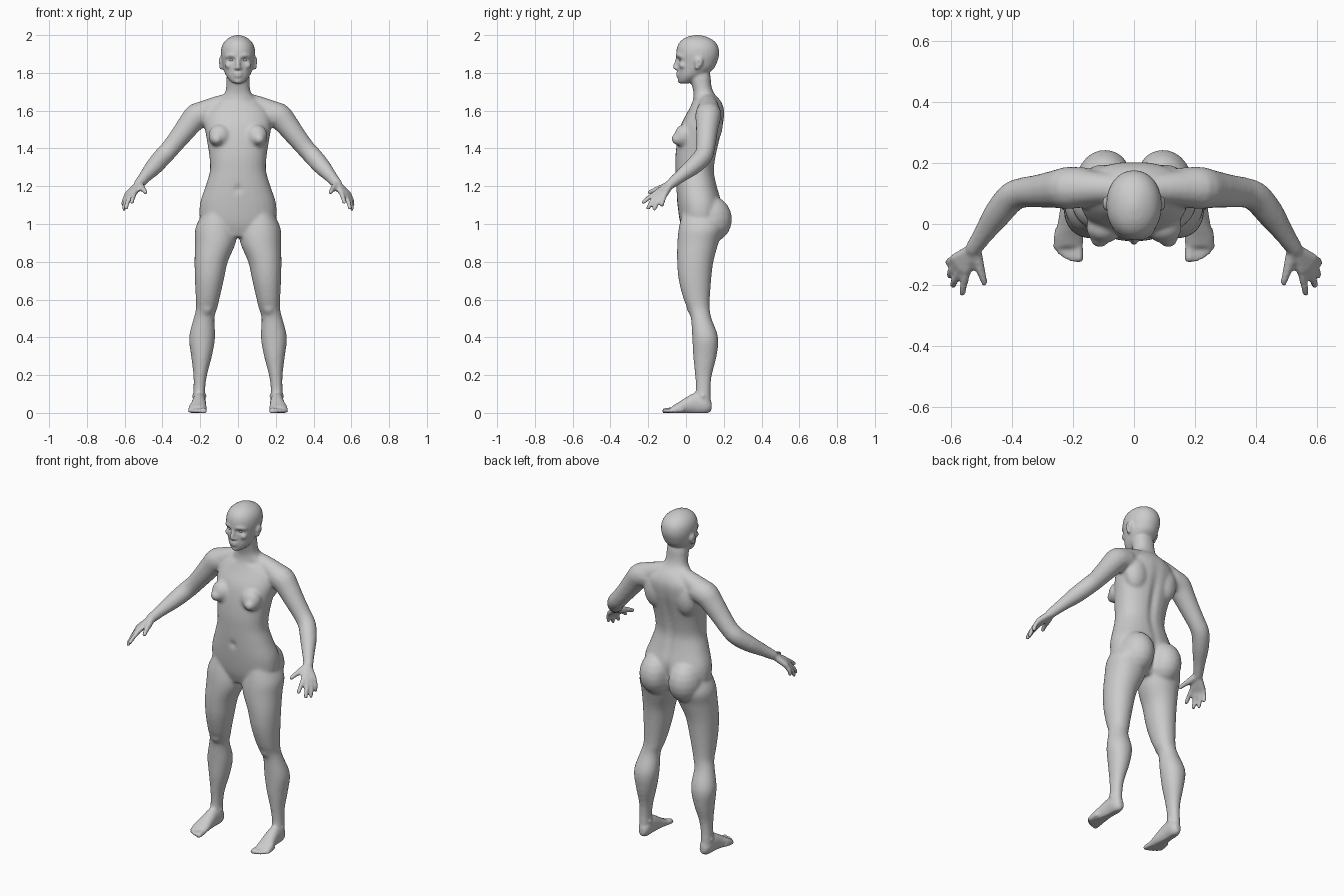
import bpy, bmesh, math
from mathutils import Vector, Matrix

bm = bmesh.new()


def spline(rows, n=4):
    """Catmull-Rom interpolation through rows of numbers."""
    out = []
    for i in range(len(rows) - 1):
        a, b, c, d = (rows[max(0, min(len(rows) - 1, i + k))] for k in (-1, 0, 1, 2))
        for s in range(n):
            t = s / n
            out.append([0.5 * (2*q + (r-p)*t + (2*p-5*q+4*r-w)*t*t + (3*q-p-3*r+w)*t**3)
                        for p, q, r, w in zip(a, b, c, d)])
    return out + [list(rows[-1])]


def skin(rings):
    loops = [[bm.verts.new(p) for p in r] for r in rings]
    bm.faces.new(loops[0])
    bm.faces.new(loops[-1])
    for a, b in zip(loops, loops[1:]):
        for i in range(len(a)):
            j = (i + 1) % len(a)
            bm.faces.new((a[i], a[j], b[j], b[i]))


def oval(rx, ry, power=2.0, n=28):
    pts = []
    for i in range(n):
        c, s = math.cos(2*math.pi*i/n), math.sin(2*math.pi*i/n)
        pts.append((math.copysign(abs(c)**(2/power), c)*rx, math.copysign(abs(s)**(2/power), s)*ry))
    return pts


def stack(rows, power=2.0, side=1):
    """Horizontal ovals: z, centre x, half width, front y, back y."""
    skin([[(side*(cx+u), (f+b)/2+v, z) for u, v in oval(rx, (b-f)/2, power)]
          for z, cx, rx, f, b in spline(rows)])


def ball(c, r, side=1, target=None, n=20):
    m = Matrix.Translation((side*c[0], c[1], c[2])) @ Matrix.Diagonal((*r, 1))
    bmesh.ops.create_uvsphere(target or bm, u_segments=n, v_segments=n//2, radius=1, matrix=m)


def tube(rows, side=1):
    """Round limb along points x, y, z, radius."""
    rows = spline(rows, 3)
    pts = [Vector((side*x, y, z)) for x, y, z, r in rows]
    rings = []
    for i, p in enumerate(pts):
        d = pts[min(i+1, len(pts)-1)] - pts[max(i-1, 0)]
        q = d.to_track_quat('Z', 'Y')
        rings.append([p + q @ Vector((u, v, 0)) for u, v in oval(rows[i][3], rows[i][3], n=14)])
    skin(rings)
    for k in (0, -1):
        x, y, z, r = rows[k]
        ball((x, y, z), (r, r, r), side, n=12)


# Torso and neck
stack([(.93, 0, .09, -.005, .13), (1.0, 0, .19, -.03, .18), (1.1, 0, .203, -.045, .19),
       (1.2, 0, .172, -.053, .165), (1.28, 0, .149, -.056, .15), (1.36, 0, .152, -.056, .16),
       (1.45, 0, .166, -.045, .18), (1.53, 0, .178, -.025, .198), (1.6, 0, .165, .012, .203),
       (1.65, 0, .11, .035, .185), (1.69, 0, .072, .04, .15), (1.73, 0, .062, .032, .135),
       (1.78, 0, .06, .02, .13), (1.82, 0, .05, .03, .12)], 2.25)

# Head
stack([(1.744, 0, .022, -.030, .01), (1.756, 0, .040, -.038, .04), (1.785, 0, .063, -.043, .095),
       (1.82, 0, .077, -.044, .145), (1.86, 0, .086, -.046, .166), (1.9, 0, .091, -.052, .176),
       (1.94, 0, .086, -.046, .17), (1.97, 0, .068, -.027, .148), (1.99, 0, .04, .005, .112),
       (2.0, 0, .012, .045, .075)], 2.1)

# Nose, lips and chin
tube([(0, -.046, 1.875, .009), (0, -.055, 1.848, .010), (0, -.06, 1.828, .011)])
ball((0, -.043, 1.798), (.022, .012, .007))
ball((0, -.042, 1.784), (.019, .012, .008))
ball((0, -.032, 1.758), (.02, .012, .014))

for s in (1, -1):
    # Face sides: nostril, brow, cheekbone, ear
    ball((.011, -.048, 1.825), (.009, .012, .008), s)
    tube([(.014, -.046, 1.889, .009), (.04, -.04, 1.894, .009), (.062, -.02, 1.885, .009)], s)
    ball((.048, -.018, 1.84), (.022, .018, .018), s)
    ball((.092, .068, 1.858), (.014, .022, .026), s)
    ball((.089, .06, 1.835), (.011, .013, .02), s)

    # Shoulder girdle, bust and seat
    tube([(.04, .115, 1.65, .045), (.11, .118, 1.625, .053), (.19, .118, 1.585, .066)], s)
    ball((.1, .135, 1.53), (.075, .06, .11), s)
    ball((.097, -.012, 1.465), (.06, .05, .062), s)
    ball((.112, -.037, 1.45), (.034, .041, .034), s)
    ball((.095, .128, 1.025), (.098, .116, .125), s)

    # Leg
    stack([(1.06, .115, .07, -.02, .17), (.98, .117, .108, -.038, .195), (.9, .12, .108, -.046, .172),
           (.8, .142, .088, -.047, .145), (.7, .152, .076, -.038, .133), (.6, .161, .062, -.012, .126),
           (.55, .167, .056, .01, .126), (.5, .18, .055, .026, .135), (.4, .19, .069, .033, .17),
           (.3, .193, .055, .038, .162), (.2, .2, .036, .048, .137), (.12, .205, .031, .052, .13),
           (.05, .206, .033, .04, .132)], 2.1, s)
    ball((.164, .03, .565), (.035, .028, .045), s)
    ball((.205, .09, .09), (.04, .02, .02), s)

    # Foot along y: y, centre x, centre z, half width, half height
    foot = spline([(.135, .203, .035, .018, .025), (.105, .204, .045, .034, .05),
                   (.05, .206, .05, .036, .056), (0, .209, .038, .041, .044),
                   (-.04, .214, .025, .048, .031), (-.075, .214, .015, .047, .02)])
    skin([[(s*(cx+u), y, cz+v) for u, v in oval(rx, rz)] for y, cx, cz, rx, rz in foot])
    toes = [(.181, -.112, .016), (.204, -.113, .0115), (.223, -.105, .011),
            (.24, -.093, .011), (.254, -.076, .011)]
    for x, y, r in toes:
        tube([(x*.9+.021, y+.055, .016, r), (x, y, .010, r)], s)

    # Arm
    tube([(.16, .12, 1.585, .066), (.215, .118, 1.573, .07), (.255, .114, 1.53, .063),
          (.31, .108, 1.46, .055), (.36, .103, 1.398, .050), (.4, .088, 1.355, .050),
          (.445, .035, 1.303, .046), (.49, -.03, 1.252, .034), (.525, -.08, 1.212, .027)], s)

    # Palm and fingers: knuckle, middle joint, tip
    fingers = [((.547, -.152, 1.168), (.556, -.195, 1.14), (.562, -.226, 1.115)),
               ((.564, -.145, 1.160), (.584, -.181, 1.118), (.592, -.2, 1.085)),
               ((.577, -.130, 1.156), (.598, -.154, 1.112), (.603, -.167, 1.08)),
               ((.585, -.112, 1.157), (.603, -.122, 1.125), (.606, -.127, 1.1))]
    for k, m, t in fingers:
        tube([(.527, -.084, 1.208, .021), (*k, .0165)], s)
        tube([(*k, .0145), (*m, .0125), (*t, .011)], s)
    tube([(.522, -.085, 1.208, .022), (.508, -.132, 1.19, .018), (.498, -.165, 1.18, .0135),
          (.489, -.192, 1.168, .0115)], s)

# Fuse all parts into one skin
bmesh.ops.recalc_face_normals(bm, faces=bm.faces[:])
mesh = bpy.data.meshes.new("body_parts")
bm.to_mesh(mesh)
bm.free()
source = bpy.data.objects.new("body_parts", mesh)
bpy.context.collection.objects.link(source)
mod = source.modifiers.new("fuse", 'REMESH')
mod.mode, mod.voxel_size = 'VOXEL', 0.008
fused = bpy.data.meshes.new_from_object(source.evaluated_get(bpy.context.evaluated_depsgraph_get()))
bpy.data.objects.remove(source)

# Soft sculpting: centre, falloff radii, push
dents = [((.034, -.045, 1.868), (.017, .03, .010), (0, .011, 0)),      # eye socket
         ((0, -.05, 1.791), (.02, .02, .004), (0, .005, 0)),           # mouth line
         ((0, .19, 1.35), (.02, .06, .17), (0, -.016, 0)),             # spine furrow
         ((0, .23, 1.02), (.018, .07, .08), (0, -.03, 0)),             # seat cleft
         ((0, -.055, 1.185), (.014, .03, .016), (0, .014, 0)),         # navel
         ((.105, .068, 1.852), (.009, .01, .014), (-.008, 0, 0)),      # ear hollow
         ((.07, .03, 1.655), (.03, .03, .012), (0, .008, -.004))]      # collar hollow
broad = []
for v in fused.vertices:
    x, y, z = v.co
    ax = abs(x)
    side = 1 if x >= 0 else -1
    for (cx, cy, cz), (rx, ry, rz), push in dents:
        if abs(z-cz) < 2.5*rz and abs(ax-cx) < 2.5*rx and abs(y-cy) < 2.5*ry:
            k = math.exp(-((ax-cx)/rx)**2 - ((y-cy)/ry)**2 - ((z-cz)/rz)**2)
            v.co += Vector((side*push[0], push[1], push[2])) * k
    v.co.z = max(0, v.co.z)
    if .11 < z < 1.73 and ax < .48:
        broad.append(v.index)


def finish(name, me):
    me.polygons.foreach_set("use_smooth", [True] * len(me.polygons))
    ob = bpy.data.objects.new(name, me)
    bpy.context.collection.objects.link(ob)
    return ob


# Blend joins: strong on trunk and limbs, light on face, hands and feet
body = finish("body", fused)
body.vertex_groups.new(name="trunk_and_limbs").add(broad, 1.0, 'REPLACE')
for group, count in (("trunk_and_limbs", 9), ("", 2)):
    mod = body.modifiers.new("blend", 'SMOOTH')
    mod.factor, mod.iterations, mod.vertex_group = 0.5, count, group

# Eyes
for s, name in ((1, "eye_left"), (-1, "eye_right")):
    eye = bmesh.new()
    ball((.034, -.022, 1.868), (.014, .013, .008), s, eye)
    me = bpy.data.meshes.new(name)
    eye.to_mesh(me)
    eye.free()
    finish(name, me)
